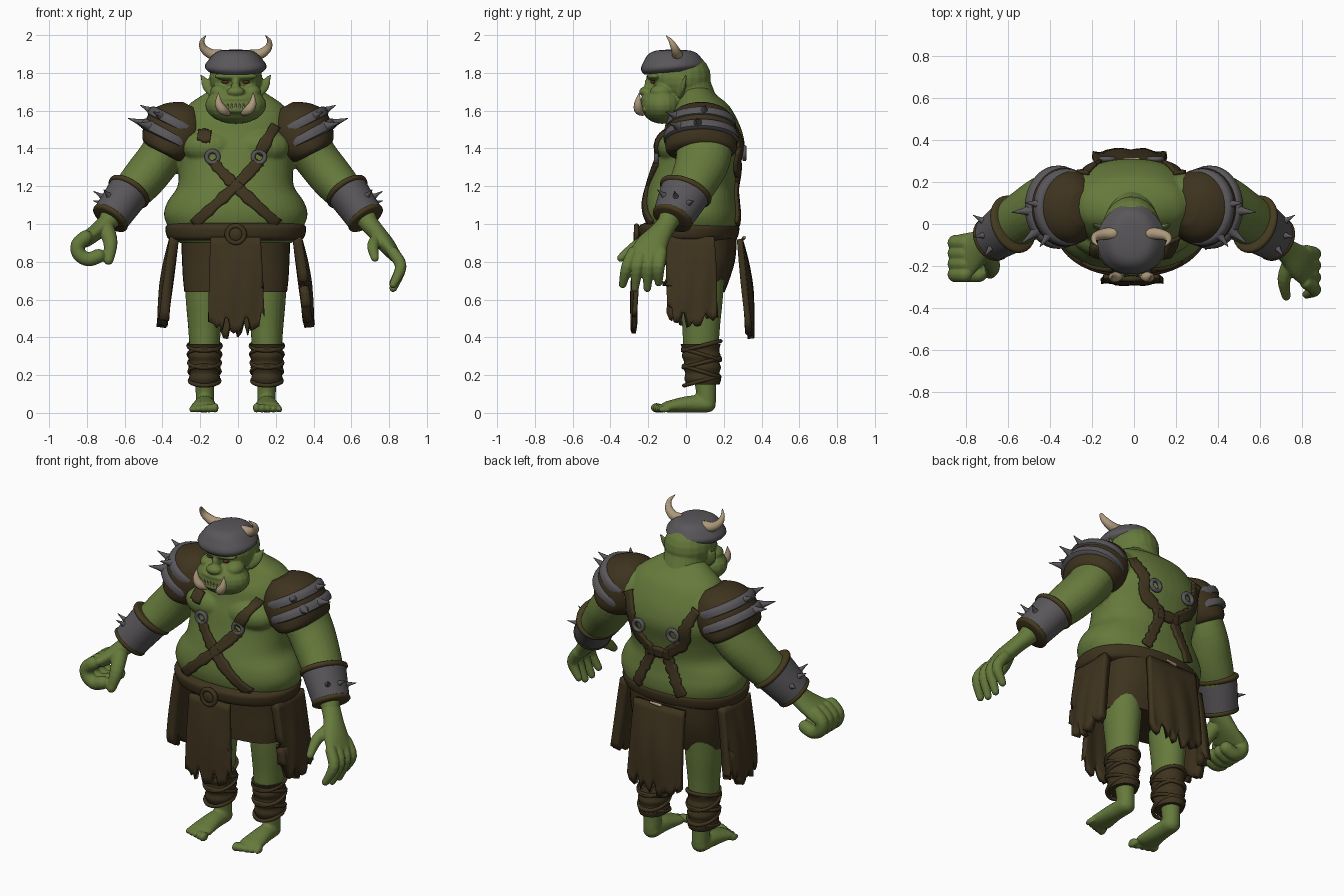
import bpy, bmesh, math, random
from mathutils import Vector as V
from mathutils.bvhtree import BVHTree

random.seed(4)
if "Cube" in bpy.data.objects:
    bpy.data.objects.remove(bpy.data.objects["Cube"])
C = -0.012          # centre line of the trunk
SIDES = (("left", 1), ("right", -1))


def material(name, r, g, b):
    m = bpy.data.materials.new(name)
    m.use_nodes = True
    m.diffuse_color = (r, g, b, 1)
    bsdf = m.node_tree.nodes["Principled BSDF"]
    bsdf.inputs["Base Color"].default_value = (r, g, b, 1)
    bsdf.inputs["Roughness"].default_value = 0.8
    return m


SKIN = material("green skin", .133, .195, .045)
LEATHER = material("brown leather", .048, .033, .013)
TRIM = material("olive fur trim", .06, .043, .014)
IRON = material("dark iron", .1, .094, .1)
HORN = material("bone", .42, .32, .2)
EYE = material("dark red eye", .09, .025, .013)


def finish(name, bm, mat, voxel=0, thick=0, angle=50):
    """Turn a bmesh into an object, optionally fusing or thickening it."""
    bmesh.ops.recalc_face_normals(bm, faces=bm.faces)
    me = bpy.data.meshes.new(name)
    bm.to_mesh(me)
    bm.free()
    ob = bpy.data.objects.new(name, me)
    bpy.context.collection.objects.link(ob)
    me.materials.append(mat)
    if voxel:
        mod = ob.modifiers.new("fuse", "REMESH")
        mod.mode, mod.voxel_size = "VOXEL", voxel
        mod = ob.modifiers.new("soften", "SMOOTH")
        mod.iterations, mod.factor = 3, .5
        dg = bpy.context.evaluated_depsgraph_get()
        ob.data = bpy.data.meshes.new_from_object(ob.evaluated_get(dg))
        ob.modifiers.clear()
    if thick:
        mod = ob.modifiers.new("thickness", "SOLIDIFY")
        mod.thickness, mod.offset = thick, 0
    ob.data.polygons.foreach_set("use_smooth", [True] * len(ob.data.polygons))
    if not voxel:
        ob.data.set_sharp_from_angle(angle=math.radians(angle))
    return ob


def spline(a, b, c, d, t):
    return [.5 * (2 * q + (r - p) * t + (2 * p - 5 * q + 4 * r - s) * t * t
                  + (3 * q - p - 3 * r + s) * t ** 3) for p, q, r, s in zip(a, b, c, d)]


def tube(bm, pts, ref=(0, 1, 0), axis=None, dome=True, n=24, steps=4, power=2):
    """Loft ellipses through points (x, y, z, radius, radius towards ref)."""
    pts = [tuple(p) if len(p) == 5 else (*p, p[3]) for p in pts]
    e = [pts[0], *pts, pts[-1]]
    path = [spline(*e[i:i + 4], k / steps) for i in range(len(pts) - 1) for k in range(steps)]
    path.append(pts[-1])
    secs = []
    for i, p in enumerate(path):
        a, b = path[max(i - 1, 0)], path[min(i + 1, len(path) - 1)]
        t = V(axis).normalized() if axis else (V(b[:3]) - V(a[:3])).normalized()
        secs.append([V(p[:3]), t, max(p[3], .002), max(p[4], .002)])
    if dome:
        for end, sign in ((0, -1), (-1, 1)):
            c, t, ra, rb = secs[end]
            caps = [[c + t * sign * min(ra, rb) * math.sin(f), t, ra * math.cos(f), rb * math.cos(f)]
                    for f in (.5, 1, 1.4)]
            secs = secs + caps if sign > 0 else caps[::-1] + secs
    rings = []
    for c, t, ra, rb in secs:
        v = V(ref) - t * V(ref).dot(t)
        v.normalize()
        u = t.cross(v)
        ring = []
        for k in range(n):
            co, si = math.cos(k * math.tau / n), math.sin(k * math.tau / n)
            co, si = (math.copysign(abs(q) ** (2 / power), q) for q in (co, si))
            ring.append(bm.verts.new(c + u * co * ra + v * si * rb))
        rings.append(ring)
    for a, b in zip(rings, rings[1:]):
        for k in range(n):
            bm.faces.new((a[k], a[(k + 1) % n], b[(k + 1) % n], b[k]))
    bm.faces.new(rings[0])
    bm.faces.new(rings[-1])


def ball(bm, c, r):
    for v in bmesh.ops.create_uvsphere(bm, u_segments=20, v_segments=12, radius=1)["verts"]:
        v.co = V(c) + V(a * b for a, b in zip(v.co, r))


def torus(bm, c, ra, rb, minor, tilt=0, upright=False, n=32):
    rings = []
    for i in range(n):
        a = i * math.tau / n
        d = V((math.cos(a), 0, math.sin(a))) if upright else V((math.cos(a), math.sin(a), 0))
        w = V((0, 1, 0)) if upright else V((0, 0, 1))
        p = V((d.x * ra, d.y * rb, d.z * rb + tilt * d.y))
        rings.append([bm.verts.new(V(c) + p + (d * math.cos(b) + w * math.sin(b)) * minor)
                      for b in (k * math.tau / 8 for k in range(8))])
    for i, r in enumerate(rings):
        q = rings[(i + 1) % n]
        for k in range(8):
            bm.faces.new((r[k], r[(k + 1) % 8], q[(k + 1) % 8], q[k]))


def spikes(bm, c, axis, ra, rb, angles, length, lean, base=.028):
    """Cones standing out of an elliptical band."""
    t = V(axis).normalized()
    v = (V((0, 1, 0)) - t * t.y).normalized()
    u = t.cross(v)
    u = u if u.z > 0 else -u
    for a in map(math.radians, angles):
        d = u * math.cos(a) + v * math.sin(a)
        p = V(c) + u * math.cos(a) * ra + v * math.sin(a) * rb
        tip = p + (d + t * lean).normalized() * length
        tube(bm, [(*p, base), (*p.lerp(tip, .4), base / 2), (*tip, .002)], ref=(.3, .9, .2), n=10, dome=False)


def flip(pts, s, off=0):
    return [(off + s * p[0], *p[1:]) for p in pts]


# Trunk, arms and legs fused into one skin
bm = bmesh.new()
trunk = [(.90, .30, -.16, .24), (.98, .355, -.205, .275), (1.05, .38, -.222, .28), (1.12, .36, -.218, .27),
         (1.2, .308, -.198, .265), (1.3, .305, -.168, .285), (1.4, .32, -.145, .31), (1.48, .31, -.12, .3),
         (1.56, .29, -.1, .268), (1.63, .25, -.06, .225), (1.68, .18, -.04, .165), (1.73, .1, -.03, .115)]
tube(bm, [(C, (f + b) / 2, z, w, (b - f) / 2) for z, w, f, b in trunk],
     axis=(0, 0, 1), dome=False, n=48, power=2.2)
arm = [(.2, .1, 1.5, .13, .14), (.33, .1, 1.46, .125, .15), (.42, .09, 1.34, .118, .145), (.5, .05, 1.24, .115, .13),
       (.58, 0, 1.15, .1, .115), (.64, -.05, 1.08, .075, .08), (.69, -.1, 1.01, .052, .052)]
leg = [(.165, .08, .8, .11, .13), (.165, .08, .6, .1, .115), (.165, .08, .45, .087, .1), (.165, .08, .3, .075, .09),
       (.165, .1, .18, .053, .06), (.162, .11, .06, .048, .05)]
foot = [(.162, .115, .045, .05, .043), (.165, .02, .046, .055, .045), (.167, -.1, .032, .072, .03)]
for _, s in SIDES:
    tube(bm, flip(arm, s))
    tube(bm, flip(leg, s, C))
    tube(bm, flip(foot, s, C), ref=(0, 0, 1))
    ball(bm, (C + s * .13, -.05, 1.41), (.16, .105, .095))
    for i in range(5):
        r = .027 - .002 * i
        ball(bm, (C + s * (.109 + .031 * i), -.155 + .01 * i, r), (r * .7, .034, r))
body = finish("body", bm, SKIN, voxel=.009)
tree = BVHTree.FromPolygons([v.co for v in body.data.vertices], [p.vertices for p in body.data.polygons])

# Head with heavy jaw, brow and nose
bm = bmesh.new()
tube(bm, [(C, .05, 1.6, .13), (C, 0, 1.76, .12)])
for c, r in (((0, -.025, 1.775), (.14, .157, .14)), ((0, -.125, 1.63), (.162, .115, .1)),
             ((0, -.165, 1.782), (.115, .045, .024)), ((0, -.21, 1.7), (.048, .038, .028)),
             ((0, -.19, 1.735), (.022, .03, .05)), ((0, -.215, 1.605), (.095, .035, .022)),
             ((0, -.2, 1.662), (.09, .04, .018))):
    ball(bm, (C + c[0], *c[1:]), r)
for _, s in SIDES:
    ball(bm, (C + s * .085, -.13, 1.7), (.05, .06, .04))
    tube(bm, flip([(.11, -.03, 1.69, .03, .018), (.15, -.015, 1.735, .03, .014), (.185, 0, 1.79, .004, .004)], s, C))
finish("head", bm, SKIN, voxel=.006)

# Eyes, tusks, teeth and horns
for side, s in SIDES:
    bm = bmesh.new()
    ball(bm, (C + s * .055, -.176, 1.752), (.02, .013, .009))
    finish(side + "_eye", bm, EYE)
    bm = bmesh.new()
    tube(bm, flip([(.045, -.232, 1.59, .018), (.07, -.25, 1.605, .025), (.09, -.254, 1.64, .02),
                   (.092, -.248, 1.695, .002)], s, C), n=14)
    finish(side + "_tusk", bm, HORN)
    bm = bmesh.new()
    tube(bm, flip([(.085, -.045, 1.895, .03), (.13, -.048, 1.9, .027), (.17, -.06, 1.93, .021),
                   (.178, -.08, 1.968, .012), (.158, -.105, 1.997, .002)], s, C), n=16)
    finish(side + "_horn", bm, HORN)
bm = bmesh.new()
for i in range(-2, 3):
    tube(bm, [(C + i * .021, -.24, 1.615, .007), (C + i * .021, -.246, 1.638, .002)], n=8)
finish("lower_teeth", bm, HORN)

# Hammered iron cap, narrowing to the back and sloping down to the brim
bm = bmesh.new()
tube(bm, [(C, -.07, z, a, b) for z, a, b in ((1.805, .14, .15), (1.822, .16, .166), (1.842, .162, .167),
     (1.87, .143, .152), (1.9, .115, .13), (1.918, .08, .09), (1.924, .01, .01))],
     axis=(0, 0, 1), dome=False, n=32, power=2.3)
for v in bm.verts:
    v.co.z += .09 * (v.co.y + .07) * (1.925 - v.co.z) / .12
    v.co.x = C + (v.co.x - C) * (1 - 1.6 * max(v.co.y + .04, 0))
finish("cap", bm, IRON)

# Open left hand
bm = bmesh.new()
tube(bm, [(.67, -.08, 1.03, .052, .052), (.73, -.13, .96, .046, .06), (.785, -.18, .89, .045, .085),
          (.832, -.205, .83, .033, .1)])
for i, (tip_y, tip_z) in enumerate(((-.335, .68), (-.27, .66), (-.205, .66), (-.145, .69))):
    y = -.28 + .05 * i
    tube(bm, [(.82, y, .85, .031), (.862, (y + tip_y) / 2 - .005, .775, .031), (.822, tip_y, tip_z, .021)], n=14)
tube(bm, [(.745, -.17, .93, .034), (.715, -.26, .885, .032), (.725, -.345, .82, .021)], ref=(1, 0, 0), n=14)
finish("left_hand", bm, SKIN, voxel=.006)

# Right hand curled into a tight fist
bm = bmesh.new()
tube(bm, [(-.67, -.08, 1.03, .052, .055), (-.735, -.11, .97, .045, .08), (-.8, -.145, .92, .04, .105)])
for i in range(4):
    y = -.24 + .05 * i
    arc = [math.radians(a) for a in (110, 165, 215, 265, 315)]
    tube(bm, [(-.785 + .066 * math.cos(a), y, .873 + .06 * math.sin(a), .038) for a in arc], n=14)
tube(bm, [(-.7, -.13, .98, .045), (-.675, -.2, .9, .038), (-.685, -.235, .81, .027)], n=14)
finish("right_hand", bm, SKIN, voxel=.006)

# Domed shoulder pads with slanted, spiked iron bands, and forearm cuffs
pad = [(.245, .08, 1.622, .055, .08), (.273, .08, 1.585, .12, .145), (.308, .08, 1.52, .172, .18),
       (.35, .08, 1.44, .168, .19), (.385, .08, 1.39, .135, .185), (.395, .08, 1.373, .105, .16)]
for side, s in SIDES:
    axis = (s * .45, 0, -.89)
    bm = bmesh.new()
    tube(bm, flip(pad, s), axis=axis, n=36, dome=False)
    finish(side + "_shoulder_pad", bm, LEATHER)
    bm = bmesh.new()
    for x, z, r, q in ((.322, 1.53, .166, .184), (.358, 1.462, .172, .198)):
        tube(bm, flip([(x - .013, .08, z + .026, r - .03, q - .03), (x - .009, .08, z + .018, r - .003, q - .005),
                       (x + .009, .08, z - .018, r, q), (x + .013, .08, z - .026, r - .025, q - .025)], s),
             axis=axis, n=36, dome=False, steps=2)
    spikes(bm, (s * .358, .08, 1.462), axis, .15, .185, (-38, -5), .095, .15, .032)
    spikes(bm, (s * .322, .08, 1.53), axis, .145, .17, (-50, 5), .075, 0, .028)
    finish(side + "_shoulder_bands", bm, IRON)
    a, b = V((s * .575, 0, 1.175)), V((s * .68, -.075, 1.025))
    bm = bmesh.new()
    tube(bm, [(*a, .113, .135), (*a.lerp(b, .5), .106, .122), (*b, .1, .106)], dome=False, n=32)
    spikes(bm, a.lerp(b, .6), b - a, .095, .108, (-42, -5, 35), .06, .1, .02)
    finish(side + "_cuff", bm, IRON)
    bm = bmesh.new()
    for f, ra, rb in ((0, .121, .145), (.93, .104, .11)):
        p, q = a.lerp(b, f - .06), a.lerp(b, f + .1)
        tube(bm, [(*p, ra - .012, rb - .012), (*p.lerp(q, .25), ra, rb), (*p.lerp(q, .75), ra, rb),
                  (*q, ra - .012, rb - .012)], axis=b - a, dome=False, n=32, steps=2)
    finish(side + "_cuff_trim", bm, TRIM)

    # Shin wrappings
    bm = bmesh.new()
    wrap = [(.165, .077 + (.37 - z) * .06, z, .068 + z * .045 + .007 * (i % 2), .08 + z * .05 + .008 * (i % 2))
            for i, z in enumerate((.15, .18, .21, .24, .27, .3, .33, .365))]
    tube(bm, flip(wrap, s, C), axis=(0, 0, 1), dome=False)
    for i, z in enumerate((.17, .22, .265, .31, .355)):
        torus(bm, (C + s * .165, .083, z), .072 + z * .04, .086 + z * .04, .011, tilt=(.025, -.03)[i % 2])
    finish(side + "_shin_wrap", bm, LEATHER)


def on_body(x, z, front, lift):
    hit = tree.ray_cast(V((x, -front, z)), V((0, front, 0)))[0]
    return V((x, (hit.y if hit else 0) - front * lift, z))


def strap(name, pts, front, width=.058):
    """A leather ribbon laid on the skin, with a slightly frayed edge."""
    bm, rows = bmesh.new(), []
    pts = [V(p) for p in pts]
    e = [pts[0], *pts, pts[-1]]
    path = [V(spline(*e[i:i + 4], k / 10)) for i in range(len(pts) - 1) for k in range(10)] + [pts[-1]]
    for i, p in enumerate(path):
        t = path[min(i + 1, len(path) - 1)] - path[max(i - 1, 0)]
        side = V((-t.y, t.x)).normalized() * width * random.uniform(.4, .58)
        rows.append([bm.verts.new(on_body(*(p + side * j), front, .007)) for j in (-1, -.5, 0, .5, 1)])
    for p, q in zip(rows, rows[1:]):
        for k in range(4):
            bm.faces.new((p[k], p[k + 1], q[k + 1], q[k]))
    finish(name, bm, LEATHER, thick=.022)


# Crossed harness with iron rings in front, a bridged one behind
strap("front_left_upper_strap", [(C + .21, 1.52), (C + .123, 1.37)], 1)
strap("front_right_patch", [(-.21, 1.47), (-.145, 1.46)], 1)
strap("back_bridge_strap", [(C - .07, 1.23), (C + .07, 1.23)], -1)
for side, s in SIDES:
    strap(f"front_{side}_cross_strap", [(C + s * .123, 1.33), (C, 1.2), (C - s * .22, 1)], 1)
    strap(f"back_{side}_strap", [(C + s * x, z) for x, z in
                                 ((.23, 1.53), (.18, 1.42), (.16, 1.32), (.06, 1.23), (.1, 1.11), (.15, 1))], -1)
    for place, front, rx, rz in (("front", 1, .123, 1.355), ("back", -1, .115, 1.375)):
        bm = bmesh.new()
        torus(bm, on_body(C + s * rx, rz, front, .016), .031, .031, .012, upright=True)
        finish(f"{place}_{side}_ring", bm, IRON)

# Shorts, belt and buckle
bm = bmesh.new()
tube(bm, [(C, y, z, w, d) for z, y, w, d in ((.64, .055, .272, .15), (.72, .068, .28, .167), (.82, .08, .285, .182),
     (.95, .08, .29, .19))], axis=(0, 0, 1), dome=False, n=40, power=2.5)
finish("shorts", bm, LEATHER)
bm = bmesh.new()
tube(bm, [(C, .015, z, w, w - .105) for z, w in ((.912, .33), (.925, .36), (.965, .372), (.99, .368), (1.005, .34))],
     axis=(0, 0, 1), dome=False, n=48, power=2.2)
finish("belt", bm, LEATHER)
bm = bmesh.new()
torus(bm, (C, -.262, .945), .045, .045, .014, upright=True)
ball(bm, (C, -.258, .945), (.04, .02, .04))
finish("buckle", bm, LEATHER)
bm = bmesh.new()
tube(bm, [(-.04, .305, .925, .01), (.02, .31, .93, .007)], ref=(0, 0, 1), n=8)
finish("belt_bone", bm, HORN)


def rag(name, tl, tr, bl, br, bulge, thick=.022, n=20, rows=12):
    """A hanging hide with folds and a torn lower edge."""
    bm, grid = bmesh.new(), []
    tl, tr, bl, br, bulge = map(V, (tl, tr, bl, br, bulge))
    tear = [random.choice((1, .98, .94, .85)) * (1 - .12 * abs(2 * i / n - 1) ** 2) for i in range(n + 1)]
    for i in range(n + 1):
        u = i / n
        grid.append([])
        for j in range(rows + 1):
            v = j / rows * (tear[i] if j > rows * .6 else .92)
            fold = math.sin(math.pi * u) * math.sin(math.pi * min(v, .9)) + .25 * math.sin(u * 17 + v * 3) * v
            grid[-1].append(bm.verts.new(tl.lerp(tr, u).lerp(bl.lerp(br, u), v) + bulge * fold))
    for p, q in zip(grid, grid[1:]):
        for j in range(rows):
            bm.faces.new((p[j], p[j + 1], q[j + 1], q[j]))
    finish(name, bm, LEATHER, thick=thick)


# Hanging hides
rag("front_hide", (-.145, -.25, .93), (.12, -.25, .93), (-.16, -.275, .42), (.145, -.275, .42), (0, -.018, 0), .025)
rag("back_hide", (-.19, .285, .92), (.14, .285, .92), (-.2, .335, .39), (.16, .335, .39), (0, .03, 0), .032)
for side, s in SIDES:
    rag(side + "_hide", (C + s * .325, -.1, .93), (C + s * .325, .15, .93), (C + s * .385, -.1, .45),
        (C + s * .385, .17, .45), (s * .022, 0, 0), .05)
